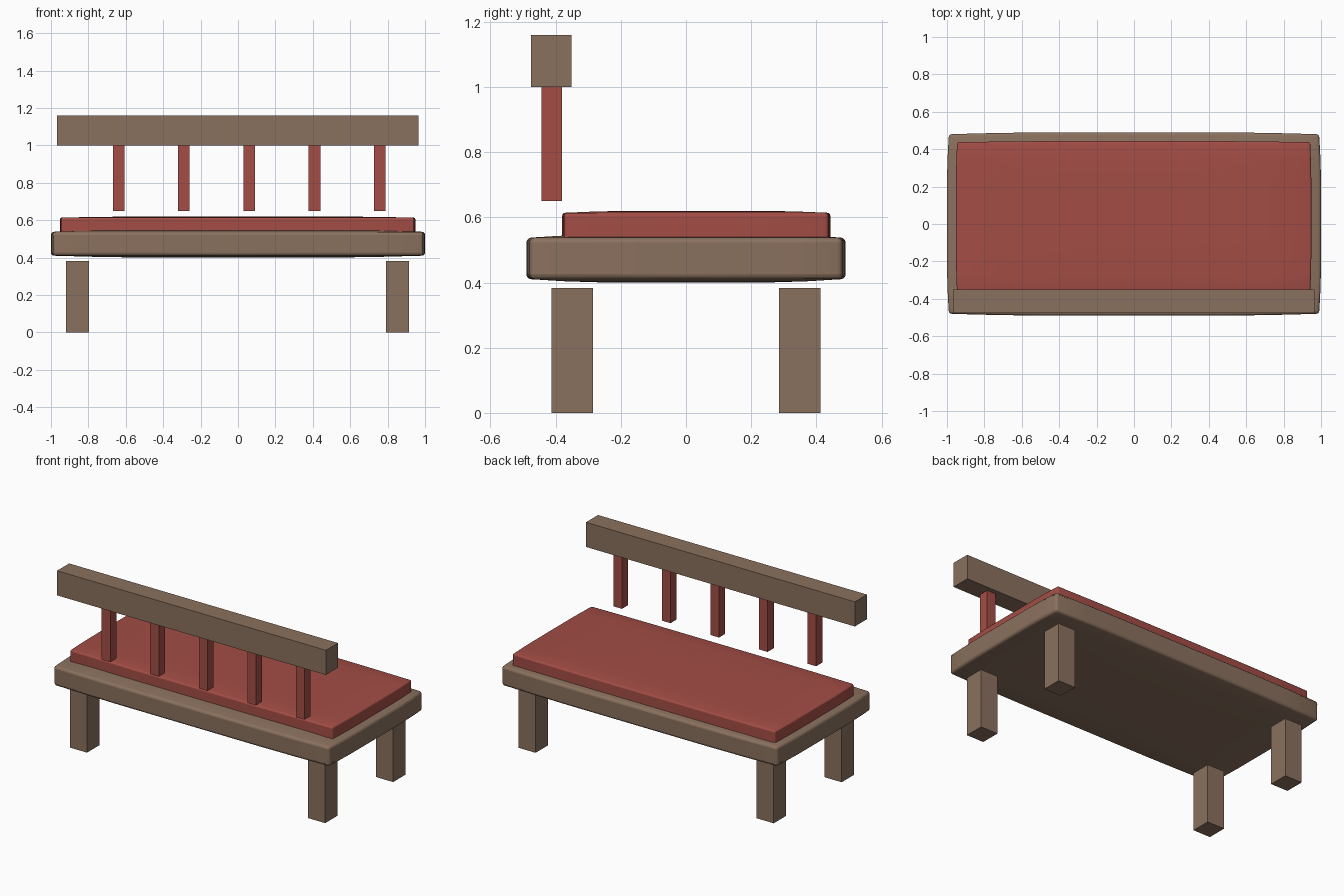
import bpy, bmesh

if "Cube" in bpy.data.objects:
    bpy.data.objects.remove(bpy.data.objects["Cube"], do_unlink=True)


def make_material(name, rgb):
    mat = bpy.data.materials.new(name)
    mat.use_nodes = True
    mat.diffuse_color = (*rgb, 1)
    mat.node_tree.nodes["Principled BSDF"].inputs["Base Color"].default_value = (*rgb, 1)
    return mat


wood = make_material("brown wood", (0.255, 0.165, 0.112))
red = make_material("red paint", (0.366, 0.074, 0.060))


def box(name, low, high, mat, bulge=0.0, bevel=0.0):
    """Box between two corners, optionally swelling gently and softly bevelled."""
    mid = [(a + b) / 2 for a, b in zip(low, high)]
    half = [(b - a) / 2 for a, b in zip(low, high)]
    bm = bmesh.new()
    bmesh.ops.create_cube(bm, size=2)
    if bulge:
        bmesh.ops.subdivide_edges(bm, edges=bm.edges[:], cuts=7, use_grid_fill=True)
    # Edge lines of the box are the ones to bevel
    rim = [e for e in bm.edges
           if sum(all(abs(v.co[i]) > 0.99 and v.co[i] * e.verts[0].co[i] > 0
                      for v in e.verts) for i in range(3)) == 2]
    for v in bm.verts:
        p = v.co.copy()
        fall = [(max(0, abs(t) - 0.5) / 0.5) ** 1.5 for t in p]
        for i in range(3):
            drop = bulge * max(fall[j] for j in range(3) if j != i)
            # the thin axis never drops at the ends of its own span
            if i < 2:
                drop = bulge * fall[1 - i]
            v.co[i] = mid[i] + p[i] * (half[i] - drop)
    if bevel:
        bmesh.ops.bevel(bm, geom=rim, offset=bevel, segments=3, profile=0.5,
                        affect='EDGES', clamp_overlap=True)
    bmesh.ops.recalc_face_normals(bm, faces=bm.faces[:])
    mesh = bpy.data.meshes.new(name)
    bm.to_mesh(mesh)
    bm.free()
    mesh.materials.append(mat)
    obj = bpy.data.objects.new(name, mesh)
    bpy.context.collection.objects.link(obj)
    if bevel:
        bpy.ops.object.select_all(action='DESELECT')
        obj.select_set(True)
        bpy.context.view_layer.objects.active = obj
        bpy.ops.object.shade_smooth_by_angle(angle=0.6)
    return obj


# Seat frame and cushion
box("seat", (-1.0, -0.49, 0.40), (1.0, 0.49, 0.548), wood, bulge=0.010, bevel=0.016)
box("cushion", (-0.952, -0.38, 0.50), (0.948, 0.443, 0.62), red, bulge=0.006, bevel=0.010)

# Four legs
for side, x in (("right", -0.858), ("left", 0.854)):
    for end, y in (("front", -0.349), ("back", 0.349)):
        box(f"{end}_{side}_leg", (x - 0.0615, y - 0.0635, 0),
            (x + 0.0615, y + 0.0635, 0.383), wood)

# Rail with five slats hanging below it
box("rail", (-0.968, -0.475, 1.0), (0.965, -0.351, 1.16), wood)
for n in range(5):
    x = -0.638 + 0.349 * n
    box(f"slat_{n + 1}", (x - 0.031, -0.444, 0.65), (x + 0.031, -0.381, 1.0), red)
